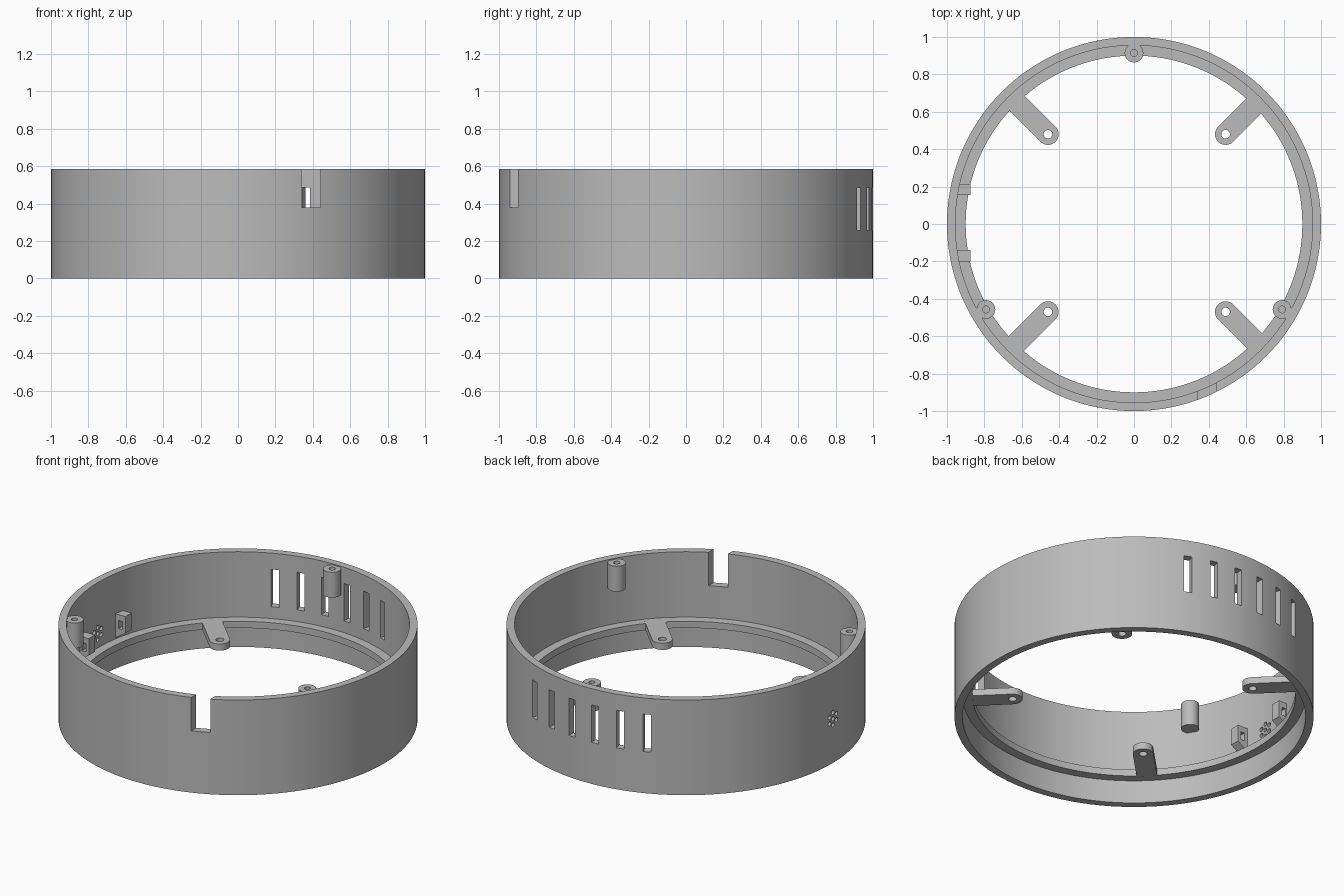
import bpy, bmesh, math
from mathutils import Matrix, Vector

cube = bpy.data.objects.get("Cube")
if cube:
    bpy.data.objects.remove(cube, do_unlink=True)

grey = bpy.data.materials.new("plain grey")
grey.use_nodes = True
COLOR = (0.5, 0.5, 0.5, 1)
grey.diffuse_color = COLOR
grey.node_tree.nodes["Principled BSDF"].inputs["Base Color"].default_value = COLOR

HEIGHT, INNER = 0.585, 0.955       # wall height and inner radius
LEDGE_LOW, LEDGE_TOP = 0.142, 0.183


def finish(name, bm):
    bmesh.ops.recalc_face_normals(bm, faces=bm.faces)
    mesh = bpy.data.meshes.new(name)
    bm.to_mesh(mesh)
    bm.free()
    mesh.materials.append(grey)
    ob = bpy.data.objects.new(name, mesh)
    bpy.context.collection.objects.link(ob)
    return ob


def add_box(bm, center, size, angle=0):
    m = (Matrix.Translation(center) @ Matrix.Rotation(angle, 4, 'Z')
         @ Matrix.Diagonal((*size, 1)))
    bmesh.ops.create_cube(bm, size=1, matrix=m)


def add_cylinder(bm, center, radius, depth, tilt=None, segments=32):
    m = Matrix.Translation(center) @ (tilt or Matrix())
    bmesh.ops.create_cone(bm, cap_ends=True, segments=segments, radius1=radius,
                          radius2=radius, depth=depth, matrix=m)


def extrude(bm, points, offset):
    face = bm.faces.new([bm.verts.new(p) for p in points])
    made = bmesh.ops.extrude_face_region(bm, geom=[face])
    verts = [v for v in made["geom"] if isinstance(v, bmesh.types.BMVert)]
    bmesh.ops.translate(bm, verts=verts, vec=offset)


def select(ob):
    bpy.ops.object.select_all(action='DESELECT')
    ob.select_set(True)
    bpy.context.view_layer.objects.active = ob


def cut(ob, bm):
    cutter = finish("cutter", bm)
    cutter.hide_render = True
    mod = ob.modifiers.new("cut", 'BOOLEAN')
    mod.operation, mod.solver, mod.object = 'DIFFERENCE', 'EXACT', cutter
    select(ob)
    bpy.ops.object.modifier_apply(modifier=mod.name)
    bpy.data.objects.remove(cutter, do_unlink=True)


def smooth(ob):
    select(ob)
    bpy.ops.object.shade_smooth_by_angle(angle=math.radians(30))


# Round wall with an inner ledge, revolved from its section
bm = bmesh.new()
section = [(1, 0), (1, HEIGHT), (INNER, HEIGHT), (INNER, LEDGE_TOP),
           (0.9, LEDGE_TOP), (0.9, LEDGE_LOW), (INNER, LEDGE_LOW), (INNER, 0)]
verts = [bm.verts.new((r, 0, z)) for r, z in section]
edges = [bm.edges.new((a, b)) for a, b in zip(verts, verts[1:] + verts[:1])]
bmesh.ops.spin(bm, geom=verts + edges, axis=(0, 0, 1), cent=(0, 0, 0),
               angle=math.tau, steps=144, use_merge=True)
bmesh.ops.remove_doubles(bm, verts=bm.verts, dist=0.0001)
wall = finish("round_wall", bm)

# Openings: cable notch, six rear slots, cluster of round side vents
bm = bmesh.new()
add_box(bm, (0.39, -0.92, 0.53), (0.1, 0.3, 0.3))
for i in range(6):
    a = math.radians(90 + (i - 2.5) * 9)
    add_box(bm, (0.975 * math.cos(a), 0.975 * math.sin(a), 0.37), (0.14, 0.045, 0.23), a)
sideways = Matrix.Rotation(math.pi / 2, 4, 'Y')
add_cylinder(bm, (-0.975, 0, 0.272), 0.013, 0.15, sideways, 16)
for i in range(6):
    a = i * math.tau / 6
    add_cylinder(bm, (-0.975, 0.038 * math.sin(a), 0.272 + 0.038 * math.cos(a)),
                 0.013, 0.15, sideways, 16)
cut(wall, bm)
smooth(wall)

# Screw posts near the rim with blind holes
for name, deg in (("rear", 90), ("right", 210), ("left", 330)):
    a = math.radians(deg)
    x, y = 0.914 * math.cos(a), 0.914 * math.sin(a)
    bm = bmesh.new()
    add_cylinder(bm, (x, y, 0.5), 0.05, 0.156)
    post = finish(name + "_screw_post", bm)
    bm = bmesh.new()
    add_cylinder(bm, (x, y, 0.55), 0.018, 0.2)
    cut(post, bm)
    smooth(post)

# Mounting tabs with rounded, drilled ends
for sx in (-1, 1):
    for sy in (-1, 1):
        hole = Vector((sx * 0.475 + 0.015, sy * 0.475 + 0.005, LEDGE_LOW + 0.0005))
        heading = math.atan2(sy, sx)
        out = Vector((math.cos(heading), math.sin(heading), 0))
        side = Vector((-out.y, out.x, 0)) * 0.057
        points = [hole + out * 0.29 - side, hole + out * 0.29 + side]
        for i in range(17):
            a = heading + math.pi / 2 + math.pi * i / 16
            points.append(hole + Vector((math.cos(a), math.sin(a), 0)) * 0.057)
        bm = bmesh.new()
        extrude(bm, points, (0, 0, LEDGE_TOP - LEDGE_LOW))
        tab = finish(("rear" if sy > 0 else "front") + ("_left" if sx > 0 else "_right")
                     + "_mounting_tab", bm)
        bm = bmesh.new()
        add_cylinder(bm, hole, 0.023, 0.3)
        cut(tab, bm)
        smooth(tab)

# Wall brackets with sloped undersides and a cross hole
for name, y in (("rear", 0.185), ("front", -0.17)):
    bm = bmesh.new()
    profile = [(-0.965, 0.338), (-0.875, 0.338), (-0.875, 0.235), (-0.965, 0.175)]
    extrude(bm, [(x, y - 0.03, z) for x, z in profile], (0, 0.06, 0))
    bracket = finish(name + "_wall_bracket", bm)
    bm = bmesh.new()
    add_box(bm, (-0.908, y, 0.277), (0.026, 0.2, 0.05))
    cut(bracket, bm)
